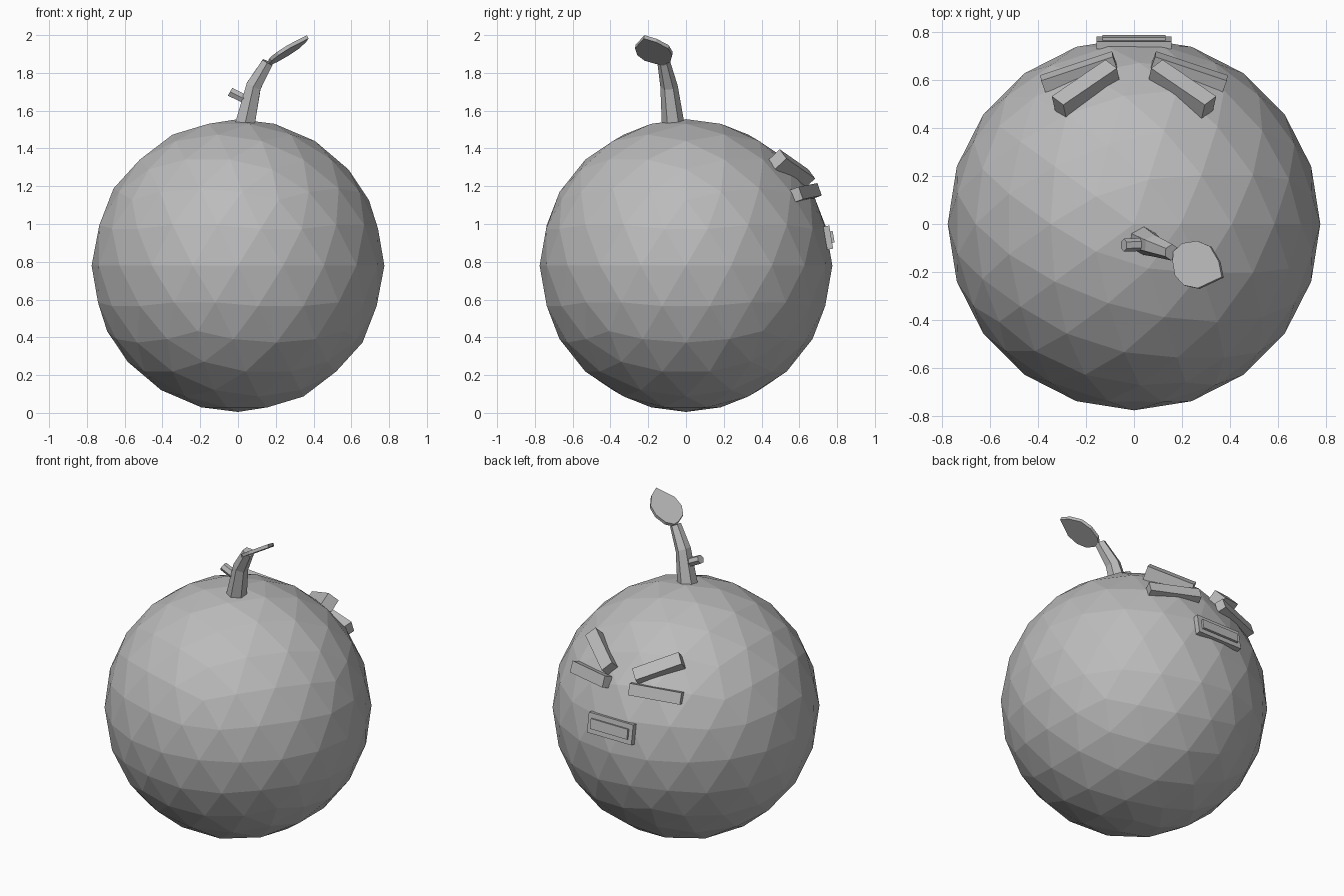
import bpy, bmesh, math
from mathutils import Vector, Matrix

cube = bpy.data.objects.get("Cube")
if cube:
    bpy.data.objects.remove(cube)

grey = bpy.data.materials.new("plain grey")
grey.use_nodes = True
grey.diffuse_color = (0.5, 0.5, 0.5, 1)
grey.node_tree.nodes["Principled BSDF"].inputs["Base Color"].default_value = (0.5, 0.5, 0.5, 1)


def finish(name, bm):
    bmesh.ops.recalc_face_normals(bm, faces=bm.faces)
    mesh = bpy.data.meshes.new(name)
    bm.to_mesh(mesh)
    bm.free()
    mesh.materials.append(grey)
    obj = bpy.data.objects.new(name, mesh)
    bpy.context.collection.objects.link(obj)
    return obj


def box(name, centre, along, outward, size):
    """Box with length along one axis, depth outward, height across both."""
    x = Vector(along).normalized()
    y = Vector(outward)
    y = (y - x * y.dot(x)).normalized()
    turn = Matrix((x, y, x.cross(y))).transposed().to_4x4()
    bm = bmesh.new()
    bmesh.ops.create_cube(bm, size=1, matrix=Matrix.Translation(centre) @ turn @ Matrix.Diagonal((*size, 1)))
    return finish(name, bm)


def tube(name, rings, sides=6):
    """Faceted tube through rings of (centre, normal, radius)."""
    bm = bmesh.new()
    loops = []
    for centre, normal, radius in rings:
        n = Vector(normal).normalized()
        v = n.cross((0.0, 1.0, 0.0)).normalized()
        u = v.cross(n)
        angles = [math.tau * i / sides for i in range(sides)]
        loops.append([bm.verts.new(Vector(centre) + radius * (u * math.cos(a) + v * math.sin(a))) for a in angles])
    for low, high in zip(loops, loops[1:]):
        for i in range(sides):
            j = (i + 1) % sides
            bm.faces.new((low[i], low[j], high[j], high[i]))
    bm.faces.new(loops[0])
    bm.faces.new(loops[-1])
    return finish(name, bm)


# Faceted round body
bm = bmesh.new()
bmesh.ops.create_icosphere(bm, subdivisions=3, radius=0.775, matrix=Matrix.Translation((0, 0, 0.78)))
finish("body", bm)

# Slanted brows and narrow eyes, mirrored across x
for side, s in (("left", 1), ("right", -1)):
    box(side + "_brow", (0.2 * s, 0.56, 1.29), (0.22 * s, -0.15, 0.105),
        (0.02 * s, 0.055, 0.06), (0.29, 0.083, 0.077))
    box(side + "_eye", (0.23 * s, 0.633, 1.165), (0.3 * s, -0.1, -0.02),
        (0.2 * s, 0.92, 0.33), (0.315, 0.055, 0.07))

# Mouth block with a raised centre plate
tilt = Vector((0, 0.986, 0.165))
mouth = Vector((0, 0.753, 0.928))
box("mouth", mouth, (1, 0, 0), tilt, (0.314, 0.032, 0.124))
box("mouth_plate", mouth + tilt * 0.018, (1, 0, 0), tilt, (0.262, 0.022, 0.062))

# Bent stem with a cut side twig
tube("stem", [((0.037, -0.068, 1.53), (0.1, 0, 1), 0.06),
              ((0.083, -0.09, 1.73), (0.45, -0.1, 0.9), 0.046),
              ((0.157, -0.118, 1.857), (0.5, -0.15, 0.9), 0.034)])
tube("twig", [((0.05, -0.085, 1.655), (-0.87, 0, 0.5), 0.027),
              ((-0.042, -0.088, 1.70), (-0.87, 0, 0.5), 0.027)])

# Tilted leaf, an outline laid on a sloping plane and given thickness
outline = [(0.16, -0.155), (0.163, -0.115), (0.2, -0.08), (0.262, -0.07), (0.315, -0.092),
           (0.352, -0.155), (0.365, -0.22), (0.265, -0.267), (0.208, -0.255), (0.17, -0.215)]
bm = bmesh.new()
top = bm.faces.new([bm.verts.new((x, y, 1.865 + 0.6 * (x - 0.16) - 0.18 * (y + 0.155))) for x, y in outline])
bottom = bmesh.ops.extrude_face_region(bm, geom=[top], use_keep_orig=True)["geom"]
moved = [v for v in bottom if isinstance(v, bmesh.types.BMVert)]
bmesh.ops.translate(bm, verts=moved, vec=(0.008, -0.003, -0.018))
finish("leaf", bm)
